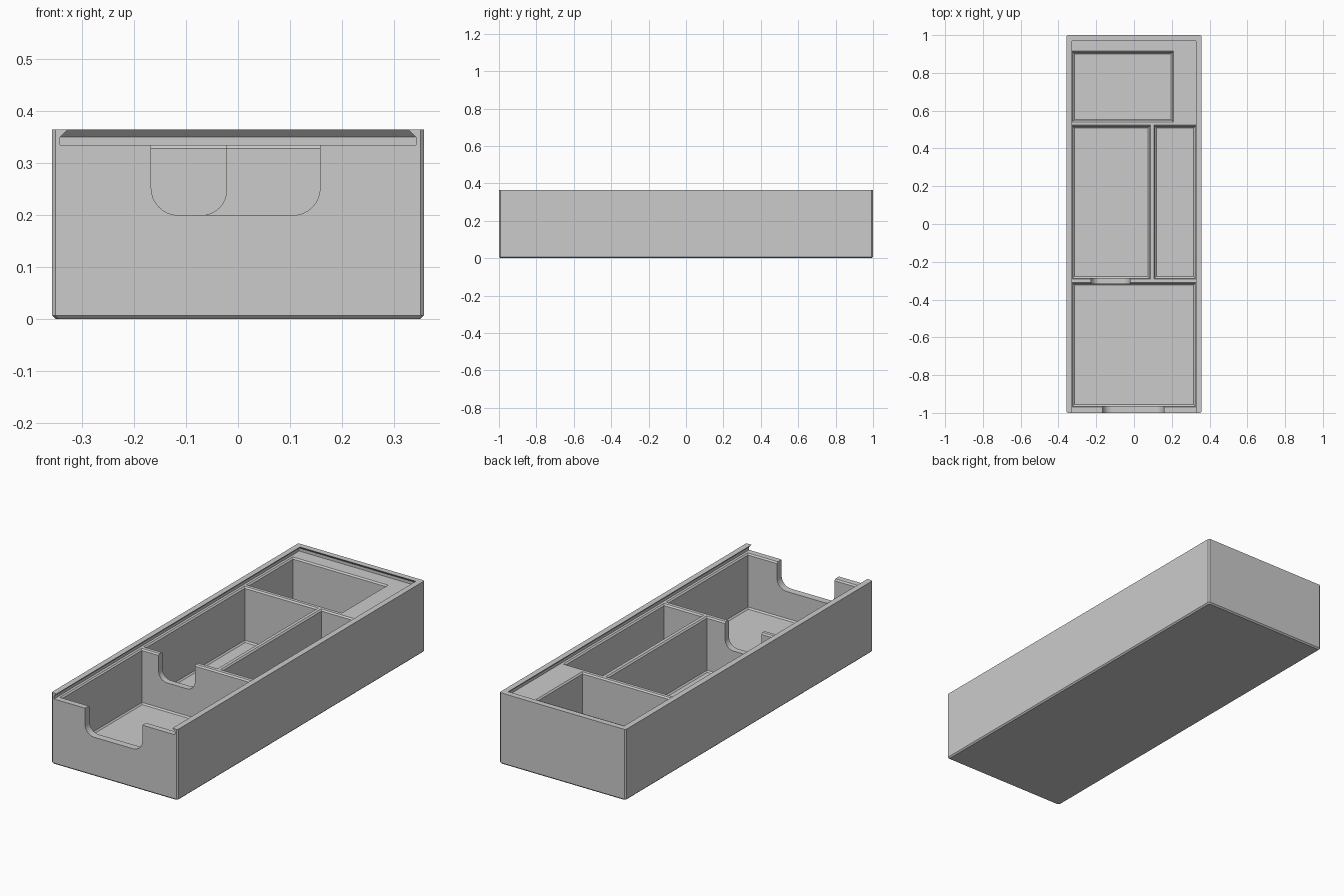
import bpy, bmesh
from math import sin, cos, pi

old = bpy.data.objects.get("Cube")
if old:
    bpy.data.objects.remove(old, do_unlink=True)

grey = bpy.data.materials.new("plain grey")
grey.use_nodes = True
grey.diffuse_color = (0.6, 0.6, 0.6, 1)
grey.node_tree.nodes["Principled BSDF"].inputs["Base Color"].default_value = (0.6, 0.6, 0.6, 1)


def loft(name, loops):
    """Closed solid through a stack of matching point loops."""
    bm = bmesh.new()
    rings = [[bm.verts.new(p) for p in loop] for loop in loops]
    for a, b in zip(rings, rings[1:]):
        for i in range(len(a)):
            j = (i + 1) % len(a)
            bm.faces.new((a[i], a[j], b[j], b[i]))
    bm.faces.new(rings[0])
    bm.faces.new(rings[-1])
    bmesh.ops.recalc_face_normals(bm, faces=bm.faces)
    mesh = bpy.data.meshes.new(name)
    bm.to_mesh(mesh)
    bm.free()
    mesh.materials.append(grey)
    ob = bpy.data.objects.new(name, mesh)
    bpy.context.collection.objects.link(ob)
    return ob


def rect(x0, x1, y0, y1, z, d=0):
    return [(x0 + d, y0 + d, z), (x1 - d, y0 + d, z),
            (x1 - d, y1 - d, z), (x0 + d, y1 - d, z)]


def octagon(x, y, c, z):
    return [(-x + c, -y, z), (x - c, -y, z), (x, -y + c, z), (x, y - c, z),
            (x - c, y, z), (-x + c, y, z), (-x, y - c, z), (-x, -y + c, z)]


W, H, RIM, FLOOR, C = 0.358, 0.365, 0.335, 0.055, 0.007

# Outer box with chamfered uprights and bottom edge
box = loft("storage_box", [octagon(W - C, 1 - C, C, 0), octagon(W, 1, C, C),
                           octagon(W, 1, C, H)])


def cut(cutter):
    cutter.hide_render = True
    mod = box.modifiers.new("cut", "BOOLEAN")
    mod.operation = "DIFFERENCE"
    mod.solver = "EXACT"
    mod.object = cutter
    bpy.context.view_layer.objects.active = box
    bpy.ops.object.modifier_apply(modifier=mod.name)
    bpy.data.objects.remove(cutter, do_unlink=True)


# Undercut groove for the sliding lid, open at the front
S = 0.343
cut(loft("lid_groove", [rect(-S, S, -1.1, 0.985, RIM), rect(-S, S, -1.1, 0.985, 0.35),
                        rect(-S + 0.03, S - 0.03, -1.1, 0.955, 0.38)]))

# Compartments with chamfered rims and floor edges
for x0, x1, y0, y1 in [(-0.33, 0.21, 0.54, 0.915), (-0.33, 0.088, -0.292, 0.523),
                       (0.105, 0.33, -0.292, 0.523), (-0.33, 0.33, -0.97, -0.31)]:
    steps = [(FLOOR, 2 * C), (FLOOR + C, C), (RIM - C, C), (RIM, 0), (RIM + 0.01, 0)]
    cut(loft("compartment", [rect(x0, x1, y0, y1, z, d) for z, d in steps]))


# Finger notches with rounded lower corners
def notch(x0, x1, y0, y1, r, base=0.2):
    pts = [(x0, 0.345)]
    for cx, start in ((x0 + r, pi), (x1 - r, 1.5 * pi)):
        for i in range(9):
            a = start + i * pi / 16
            pts.append((cx + r * cos(a), base + r + r * sin(a)))
    pts.append((x1, 0.345))
    cut(loft("finger_notch", [[(x, y, z) for x, z in pts] for y in (y0, y1)]))


notch(-0.167, 0.158, -1.05, -0.94, 0.052)
notch(-0.228, -0.022, -0.33, -0.27, 0.048)

# Smooth only the notch curves
bpy.ops.object.select_all(action="DESELECT")
box.select_set(True)
bpy.context.view_layer.objects.active = box
bpy.ops.object.shade_smooth_by_angle(angle=0.4)
